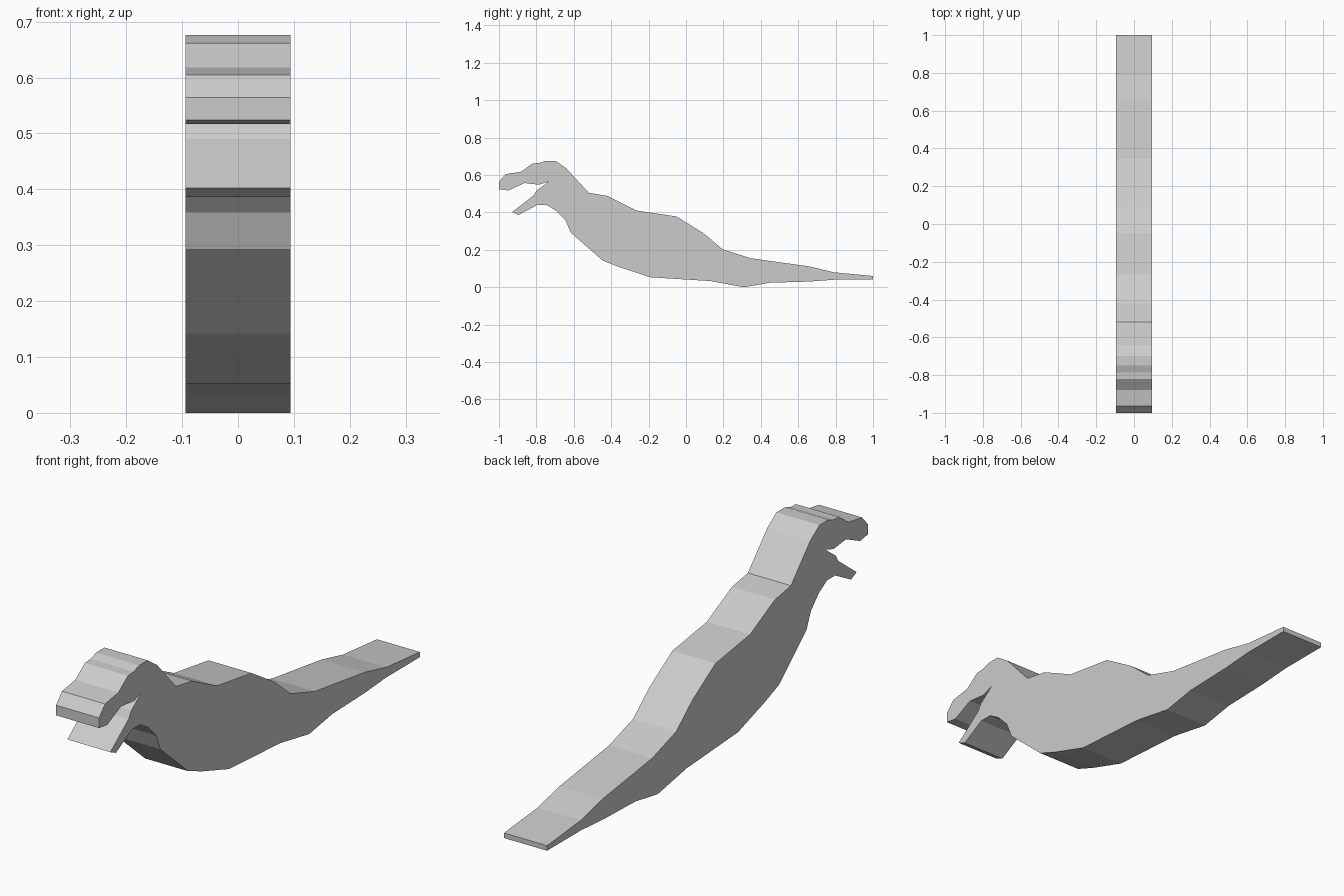
import bpy, bmesh

if "Cube" in bpy.data.objects:
    bpy.data.objects.remove(bpy.data.objects["Cube"])

HALF_WIDTH = 0.094

# Side outline (y, z), split by body region
upper_jaw_and_head = [
    (-1.0, 0.524), (-1.0, 0.564), (-0.963, 0.605), (-0.88, 0.618), (-0.82, 0.662),
    (-0.785, 0.664), (-0.75, 0.676), (-0.698, 0.676), (-0.64, 0.636)]
back = [
    (-0.52, 0.505), (-0.42, 0.488), (-0.265, 0.41), (-0.05, 0.378),
    (0.095, 0.288), (0.195, 0.203)]
tail = [
    (0.345, 0.155), (0.655, 0.112), (0.79, 0.08), (1.0, 0.06), (1.0, 0.04),
    (0.79, 0.04), (0.655, 0.03), (0.45, 0.024), (0.31, 0.0)]
belly = [
    (0.13, 0.033), (-0.19, 0.053), (-0.355, 0.107), (-0.445, 0.142),
    (-0.617, 0.293), (-0.645, 0.359), (-0.695, 0.41)]
lower_jaw_and_mouth = [
    (-0.745, 0.44), (-0.795, 0.44), (-0.895, 0.386), (-0.93, 0.402),
    (-0.815, 0.49), (-0.80, 0.516), (-0.735, 0.565), (-0.785, 0.548),
    (-0.863, 0.557), (-0.95, 0.517)]


def extruded_outline(name, outline, half_width):
    """Flat slab: outline in the YZ plane, extruded along X."""
    bm = bmesh.new()
    face = bm.faces.new([bm.verts.new((-half_width, y, z)) for y, z in outline])
    result = bmesh.ops.extrude_face_region(bm, geom=[face], use_keep_orig=True)
    moved = [v for v in result["geom"] if isinstance(v, bmesh.types.BMVert)]
    bmesh.ops.translate(bm, verts=moved, vec=(2 * half_width, 0, 0))
    bmesh.ops.recalc_face_normals(bm, faces=bm.faces)
    # Concave side caps need clean triangles
    caps = [f for f in bm.faces if len(f.verts) > 4]
    bmesh.ops.triangulate(bm, faces=caps, ngon_method='EAR_CLIP')
    mesh = bpy.data.meshes.new(name)
    bm.to_mesh(mesh)
    bm.free()
    obj = bpy.data.objects.new(name, mesh)
    bpy.context.collection.objects.link(obj)
    return obj


# Dinosaur body slab
extruded_outline("dinosaur_body",
                 upper_jaw_and_head + back + tail + belly + lower_jaw_and_mouth,
                 HALF_WIDTH)
